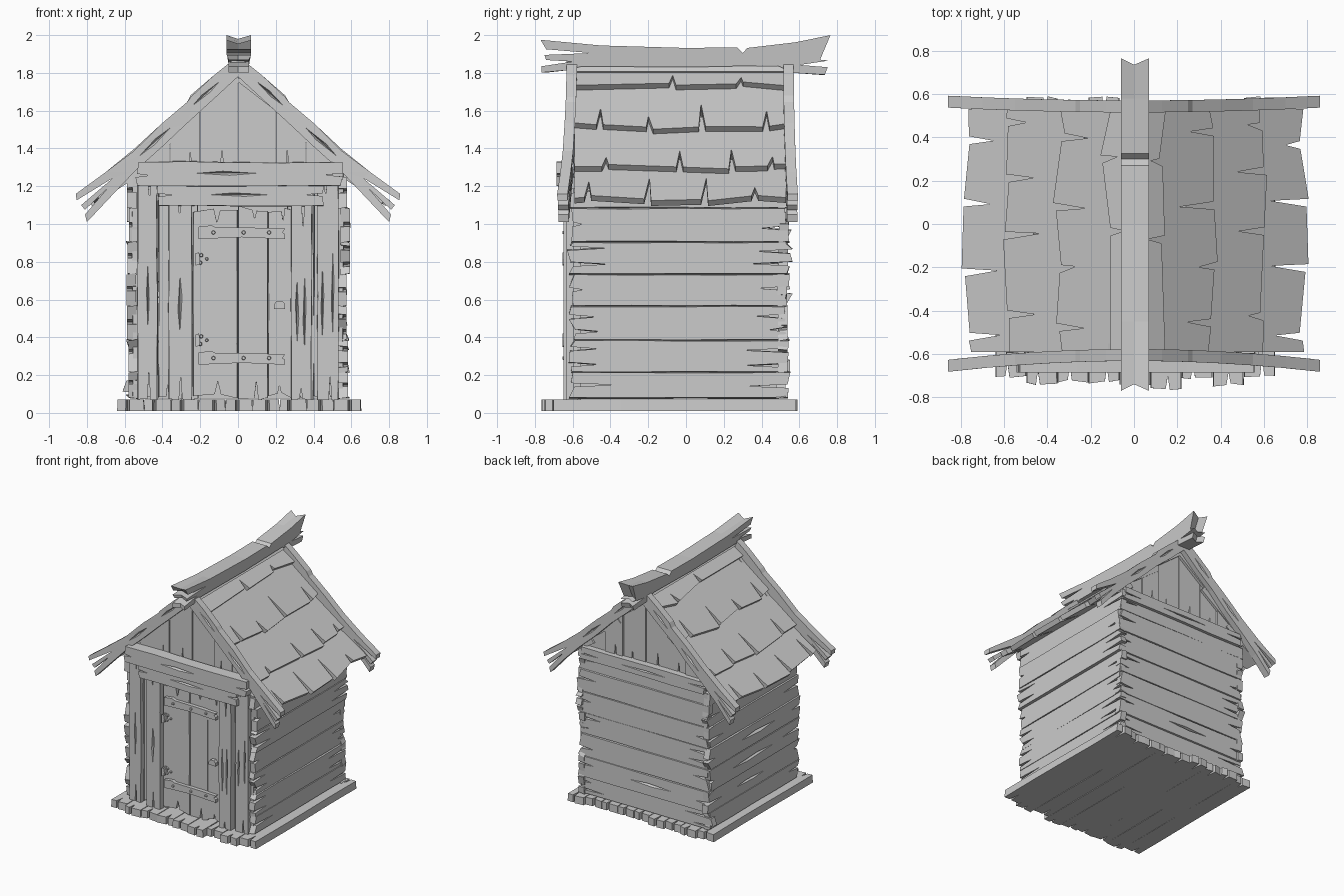
import bpy, bmesh, random
from math import pi
from mathutils import Vector, Matrix
from mathutils.geometry import tessellate_polygon

if "Cube" in bpy.data.objects:
    bpy.data.objects.remove(bpy.data.objects["Cube"])

R = random.Random(7)
X, Y, Z = Vector((1, 0, 0)), Vector((0, 1, 0)), Vector((0, 0, 1))
rnd = R.uniform


def frame(o, u, v, w):
    m = Matrix((u, v, w)).transposed().to_4x4()
    m.translation = Vector(o)
    return m


def slab(bm, pts, M, depth, cracks=(), taper=1.0):
    """Extruded outline; cracks (u, v, du, dv, half width) become carved grooves in its front."""
    front = [Vector((u, v * taper, 0)) for u, v in pts]
    loops = [front]
    for u, v, du, dv, h in cracks:
        p, d = Vector((u, v, 0)), Vector((du, dv, 0))
        n = Vector((-dv, du, 0)).normalized() * h
        s = d * rnd(-.3, .3)
        loops.append([p - d, p - n + s, p + d, p + n - s])
    vs = [[bm.verts.new(M @ q) for q in lp] for lp in loops]
    flat = [q for lp in vs for q in lp]
    back = [bm.verts.new(M @ Vector((u, v, -depth))) for u, v in pts]
    faces = [bm.faces.new(back)]
    if cracks:
        for t in tessellate_polygon(loops):
            if len(set(t)) == 3:
                faces.append(bm.faces.new([flat[i] for i in t]))
    else:
        faces.append(bm.faces.new(vs[0]))
    n = len(pts)
    for i in range(n):
        j = (i + 1) % n
        faces.append(bm.faces.new((vs[0][i], vs[0][j], back[j], back[i])))
    for lp, c in zip(vs[1:], cracks):
        e = bm.verts.new(M @ Vector((c[0], c[1], -min(.025, depth * .6))))
        for i in range(4):
            faces.append(bm.faces.new((lp[i], lp[(i + 1) % 4], e)))
    bmesh.ops.recalc_face_normals(bm, faces=faces)


def plank(bm, M, L, W, depth, splits=1, cracks=1, rag=.012, taper=.96, wob=.03, deep=.17):
    """Rough board centred on M, with split ragged ends and grooves along its length."""
    def end(sign):
        row = [(L / 2 + rnd(-rag, rag), -W / 2)]
        for k in range(splits):
            c = W * ((k + .5) / splits - .5) + W * rnd(-.15, .15) / splits
            d = min(.2 * L, rnd(.05, deep))
            e = L / 2 + rnd(-rag, rag)
            row += [(e, c - W * .07), (L / 2 - d, c), (e + rnd(-rag, rag), c + W * .07)]
        row.append((L / 2 + rnd(-rag, rag), W / 2))
        return [(sign * u, sign * v) for u, v in row]

    def side(sign):
        return [(sign * L * t, -sign * W * (.5 + rnd(-wob, wob))) for t in (-.22, .02, .25)]
    pts = side(1) + end(1) + side(-1) + end(-1)
    cr = []
    for k in range(cracks):
        v = W * ((k + .5) / cracks - .5) * .8 + W * rnd(-.05, .05)
        cr.append((L * rnd(-.07, .07), v, L * rnd(.14, .22), 0, W * rnd(.06, .1)))
    slab(bm, pts, M, depth, cr, taper)


def finish(bm, name):
    me = bpy.data.meshes.new(name)
    bm.to_mesh(me)
    bm.free()
    ob = bpy.data.objects.new(name, me)
    bpy.context.collection.objects.link(ob)
    return ob


# roof surface profile, half section
ROOF = [(0, 1.85), (.13, 1.725), (.35, 1.51), (.59, 1.29), (.775, 1.125)]


def roof_z(x):
    x = abs(x)
    for (a, za), (b, zb) in zip(ROOF, ROOF[1:]):
        if x <= b:
            return za + (zb - za) * (x - a) / (b - a)


# floor boards running front to back
bm = bmesh.new()
for i in range(9):
    w = 1.29 / 9
    y0 = -.70 if i in (0, 8) else rnd(-.765, -.70)
    y1 = rnd(.55, .585)
    plank(bm, frame((-.64 + w * (i + .5), (y0 + y1) / 2, .07), Y, -X, Z),
          y1 - y0, w, .06, splits=1, cracks=0, rag=.008, deep=.1)
finish(bm, "floor_boards")

# side and back walls of horizontal boards
ZB = [.08, .215, .385, .565, .735, .905, 1.085, 1.25]
for name, u, w, L, off in (("right_wall", Y, X, 1.14, -.035), ("left_wall", -Y, -X, 1.14, -.035),
                           ("back_wall", -X, Y, 1.15, 0)):
    bm = bmesh.new()
    for a, b in zip(ZB, ZB[1:]):
        o = w * ((.535 if w == Y else .585) + rnd(-.01, .008)) + Z * (a + b) / 2
        if w != Y:
            o += Y * off
        plank(bm, frame(o, u, Z, w), L, b - a + .01, .05, R.choice((1, 1, 2)),
              R.choice((0, 1)), rag=.018, taper=.91, wob=.015, deep=.24)
    finish(bm, name)

# front wall boards behind the posts
bm = bmesh.new()
for a, b in ((-.56, -.42), (-.42, -.34), (-.34, -.21), (.26, .40), (.40, .56)):
    plank(bm, frame(((a + b) / 2, -.595, .68), Z, -X, -Y), 1.2, b - a, .04, cracks=0, rag=.01)
finish(bm, "front_wall")

# gables of vertical boards under the roof
GX = [-.55, -.36, -.2, 0, .2, .36, .55]
for name, y, s in (("front_gable", -.585, 1), ("back_gable", .515, -1)):
    bm = bmesh.new()
    for a, b in zip(GX, GX[1:]):
        bot, m = 1.19, (a + b) / 2 + rnd(-.03, .03)
        g = .002
        pts = [(a + g, bot + rnd(0, .03)), (m - .015, bot + rnd(0, .02)), (m, bot + rnd(.12, .22) * (abs(m) < .4)),
               (m + .015, bot + rnd(0, .02)), (b - g, bot + rnd(0, .03)),
               (b - g, roof_z(b) - .035), (a + g, roof_z(a) - .035)]
        slab(bm, pts, frame((0, y + rnd(-.008, .008), 0), X, Z, -Y * s), .035)
    finish(bm, name)

# front posts beside the door
bm = bmesh.new()
for x, w, z1, y in ((-.48, .105, 1.21, -.63), (-.305, .125, 1.11, -.648),
                    (.335, .11, 1.11, -.648), (.475, .115, 1.21, -.632)):
    plank(bm, frame((x, y, (.07 + z1) / 2), Z, -X, -Y), z1 - .07, w, .06, 1, R.choice((1, 2)), rag=.004)
finish(bm, "front_posts")

# lintel beams across the front and back
bm = bmesh.new()
plank(bm, frame((.01, -.665, 1.15), X, Z, -Y), .88, .11, .07, 1, 1, rag=.01)
plank(bm, frame((.01, -.685, 1.265), X, Z, -Y), 1.08, .13, .09, 1, 1, rag=.01)
finish(bm, "front_lintels")
bm = bmesh.new()
plank(bm, frame((0, .56, 1.225), -X, Z, Y), 1.1, .1, .06, 1, 1)
finish(bm, "back_lintel")

# door boards
bm = bmesh.new()
for a, b in ((-.24, 0), (0, .16), (.16, .285)):
    plank(bm, frame(((a + b) / 2, -.612 + rnd(-.005, .005), .585), Z, -X, -Y),
          .99, b - a, .03, 1, 0, rag=.018, wob=.01, deep=.08)
finish(bm, "door")

# door straps, nails, hinges and handle
bm = bmesh.new()
nails = []
for z in (.955, .29):
    slab(bm, [(-.21, z - .035), (.02, z - .025), (.25, z - .035), (.25, z - .01), (.235, z), (.25, z + .02),
              (.1, z + .025), (-.12, z + .028), (-.14, z + .038), (-.21, z + .03)],
         frame((0, -.642, 0), X, Z, -Y), .03)
    nails += [(x, z, -.645, .012) for x in (-.13, .03, .165)]
finish(bm, "door_straps")
bm = bmesh.new()
for z in (.815, .385):
    slab(bm, [(-.225, z - .035), (-.205, z - .03), (-.2, z), (-.207, z + .035), (-.225, z + .03)],
         frame((0, -.655, 0), X, Z, -Y), .04)
    nails += [(-.195, z + .02, -.625, .011), (-.2, z - .02, -.625, .011), (-.165, z, -.625, .009)]
slab(bm, [(.19, .55), (.25, .55), (.25, .575), (.235, .592), (.205, .592), (.19, .575)],
     frame((0, -.645, 0), X, Z, -Y), .035)
finish(bm, "hinges_and_handle")
bm = bmesh.new()
for x, z, y, r in nails:
    bmesh.ops.create_cone(bm, cap_ends=True, segments=8, radius1=r, radius2=r * .7, depth=.016,
                          matrix=Matrix.Translation((x, y, z)) @ Matrix.Rotation(pi / 2, 4, 'X'))
finish(bm, "nails")

# roof courses with notched lower edges
CUTS = [(-.05, .3), (-.47, -.19, .1, .42), (-.43, -.04, .23, .46), (-.5, -.22, .1, .38)]
for name, s in (("right_roof", 1), ("left_roof", -1)):
    bm = bmesh.new()
    for k in range(4):
        (xa, za), (xb, zb) = ROOF[k], ROOF[k + 1]
        n = Vector((s * (za - zb), 0, xb - xa)).normalized()
        lo = Vector((s * xb, 0, zb)) + n * .016
        up = Vector((s * xa, 0, za)) - n * .02
        v = up - lo
        L = v.length + (.12 if k else 0)
        v.normalize()
        pts = [(-.59, rnd(-.01, .03))]
        for c in CUTS[k]:
            c += rnd(-.02, .02)
            e = rnd(-.02, .025)
            d = rnd(.06, .11) if k == 0 else rnd(.08, .2)
            pts += [(c - .02, e), (c + rnd(-.01, .01), d), (c + .016, e + rnd(-.02, .02))]
        pts += [(.53, rnd(-.01, .03)), (.53, L), (-.59, L)]
        slab(bm, pts, frame(lo, Y, v, n), .038)
    if s < 0:
        for q in bm.verts:
            q.co.x += .012
    finish(bm, name)

# barge boards along the roof ends, split at the tips and bowed outward
for name, y, d, bow in (("front_barge_boards", -.632, -1, .05), ("back_barge_boards", .57, 1, .022)):
    bm = bmesh.new()
    for s in (1, -1):
        j = rnd(-.008, .008)
        pts = [(0, 1.89), (.13, 1.785), (.25, 1.675 + j), (.27, 1.645), (.4, 1.535), (.55, 1.39 + j),
               (.7, 1.275), (.858, 1.16), (.855, 1.125), (.66, 1.245), (.83, 1.10), (.81, 1.075), (.69, 1.19),
               (.81, 1.05), (.80, 1.01), (.68, 1.14 + j), (.55, 1.275), (.4, 1.41), (.27, 1.535 + j), (.13, 1.66),
               (0, 1.78)]
        cr = [(.17, 1.69, .07, -.063, .009), (.44, 1.435, .08, -.073, .010)]
        slab(bm, pts, frame((0, y, 0), X * s, Z, Y * d), .055, cr)
    for v in bm.verts:
        v.co.y += d * bow * (v.co.x / .86) ** 2
    finish(bm, name)

# ridge beam in two halves with forked ends
bm = bmesh.new()
for x, dep in ((0, .06), (.07, .07)):
    pts = [(-.77, 1.975), (-.45, 1.945), (0, 1.932), (.27, 1.935), (.3, 1.905), (.325, 1.932), (.58, 1.962),
           (.765, 2.0), (.71, 1.87), (.755, 1.865), (.6, 1.842), (.75, 1.83), (.735, 1.79), (.57, 1.80), (.48, 1.84),
           (0, 1.83), (-.55, 1.835), (-.62, 1.815), (-.765, 1.802), (-.765, 1.835), (-.6, 1.86), (-.74, 1.868),
           (-.75, 1.895), (-.5, 1.905), (-.74, 1.925)]
    slab(bm, pts, frame((x, 0, 0), Y, Z, X), dep)
for v in bm.verts:
    if abs(v.co.x) < .011 and abs(v.co.y) > .7:
        v.co.y *= .96
        v.co.z -= .02 * (v.co.z > 1.95)
    if v.co.z < 1.88:
        v.co.x *= .82
finish(bm, "ridge_beam")
